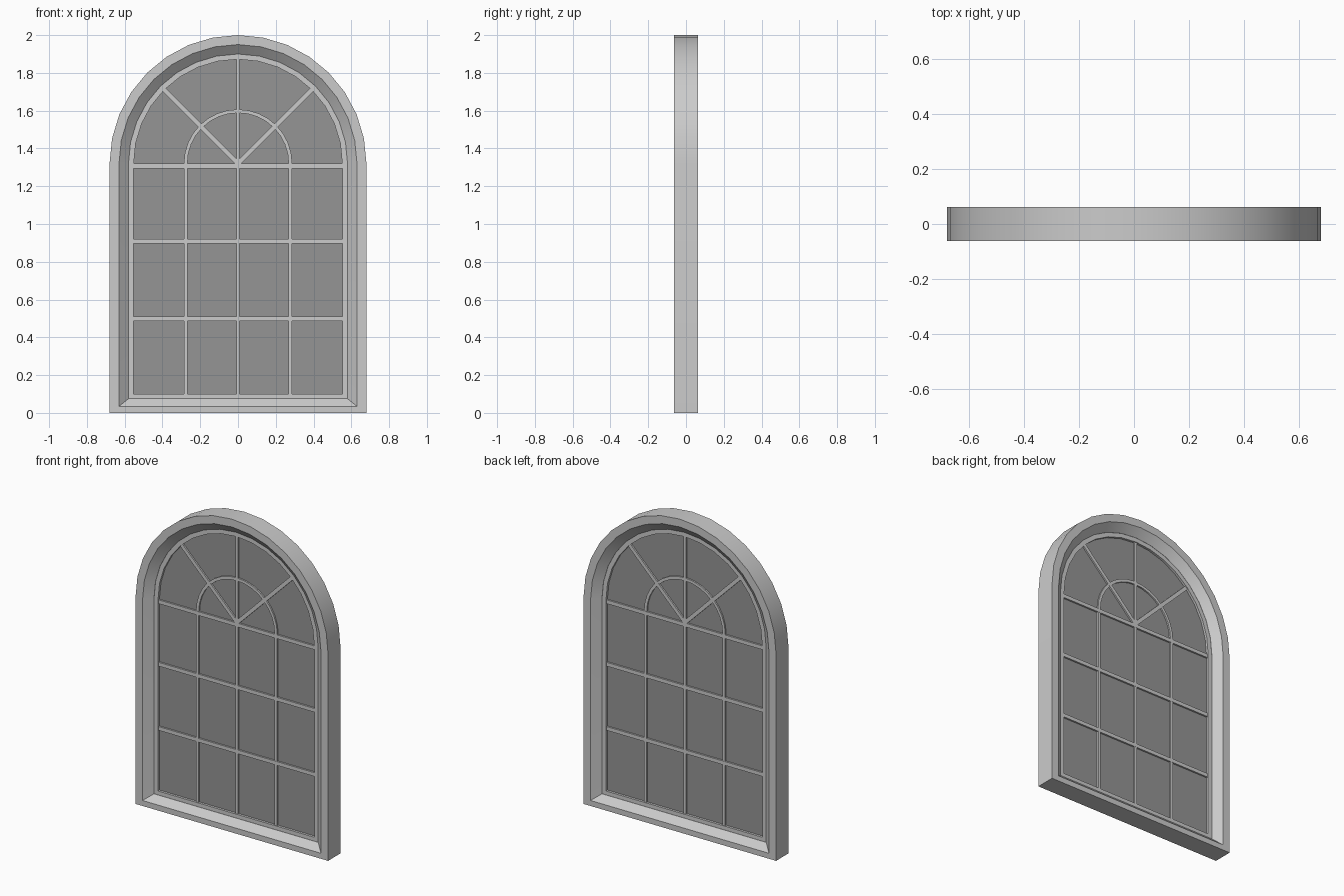
import bpy, bmesh, math

if "Cube" in bpy.data.objects:
    bpy.data.objects.remove(bpy.data.objects["Cube"])

SPRING = 1.32   # height where the arch begins
SEG = 16        # arch segments


def arch(r, zb):
    """Closed outline: straight jambs from zb, half-round head."""
    pts = [(r, zb)]
    for i in range(SEG + 1):
        a = math.pi * i / SEG
        pts.append((r * math.cos(a), SPRING + r * math.sin(a)))
    return pts + [(-r, zb)]


def finish(name, bm):
    bmesh.ops.recalc_face_normals(bm, faces=bm.faces)
    me = bpy.data.meshes.new(name)
    bm.to_mesh(me)
    bm.free()
    ob = bpy.data.objects.new(name, me)
    bpy.context.collection.objects.link(ob)
    bpy.ops.object.select_all(action='DESELECT')
    ob.select_set(True)
    bpy.context.view_layer.objects.active = ob
    bpy.ops.object.shade_smooth_by_angle(angle=math.radians(30))
    return ob


def arch_ring(name, profile):
    """Loft a closed profile of (radius, bottom z, y) around the arch."""
    bm = bmesh.new()
    loops = [[bm.verts.new((x, y, z)) for x, z in arch(r, zb)] for r, zb, y in profile]
    for k, a in enumerate(loops):
        b = loops[(k + 1) % len(loops)]
        n = len(a)
        for i in range(n):
            j = (i + 1) % n
            bm.faces.new((a[i], a[j], b[j], b[i]))
    return finish(name, bm)


def slab(name, outline, depth):
    """Extrude an x-z outline to +-depth in y."""
    bm = bmesh.new()
    f = bm.faces.new([bm.verts.new((x, -depth, z)) for x, z in outline])
    g = bmesh.ops.extrude_face_region(bm, geom=[f])
    for v in g['geom']:
        if isinstance(v, bmesh.types.BMVert):
            v.co.y = depth
    return finish(name, bm)


def bar(name, p, q, width, depth=0.015):
    """Straight glazing bar from p to q."""
    dx, dz = q[0] - p[0], q[1] - p[1]
    s = width / 2 / math.hypot(dx, dz)
    nx, nz = -dz * s, dx * s
    return slab(name, [(p[0] + nx, p[1] + nz), (p[0] - nx, p[1] - nz),
                       (q[0] - nx, q[1] - nz), (q[0] + nx, q[1] + nz)], depth)


# Outer frame with splayed reveal on both faces
arch_ring("outer_frame", [(0.68, 0, -0.0625), (0.68, 0, 0.0625),
                          (0.63, 0.035, 0.0625), (0.58, 0.075, 0.02),
                          (0.58, 0.075, -0.02), (0.63, 0.035, -0.0625)])

# Inner sash
arch_ring("sash", [(0.585, 0.07, -0.019), (0.585, 0.07, 0.019),
                   (0.552, 0.10, 0.019), (0.552, 0.10, -0.019)])

# Glass
glass = slab("glass", arch(0.565, 0.09), 0.004)
mat = bpy.data.materials.new("glass")
mat.diffuse_color = (0.3, 0.3, 0.3, 1)
mat.use_nodes = True
mat.node_tree.nodes["Principled BSDF"].inputs["Base Color"].default_value = mat.diffuse_color
glass.data.materials.append(mat)

# Horizontal bars
for i, z in enumerate((0.498, 0.908, 1.307)):
    bar(f"horizontal_bar_{i}", (-0.56, z), (0.56, z), 0.024)

# Vertical bars
bar("center_bar", (0, 0.09), (0, 1.88), 0.018, 0.0145)
for side, s in (("left", -1), ("right", 1)):
    bar(f"vertical_bar_{side}", (s * 0.277, 0.09), (s * 0.277, SPRING), 0.018, 0.0145)
    # Fan spokes
    d = 0.56 * math.sqrt(0.5)
    bar(f"fan_spoke_{side}", (0, SPRING), (s * d, SPRING + d), 0.024, 0.014)

# Half-round bar in the fan
outer = [(math.pi * i / SEG, 0.287) for i in range(SEG + 1)]
inner = [(a, 0.268) for a, _ in reversed(outer)]
slab("fan_arc", [(r * math.cos(a), SPRING + r * math.sin(a)) for a, r in outer + inner], 0.0135)
